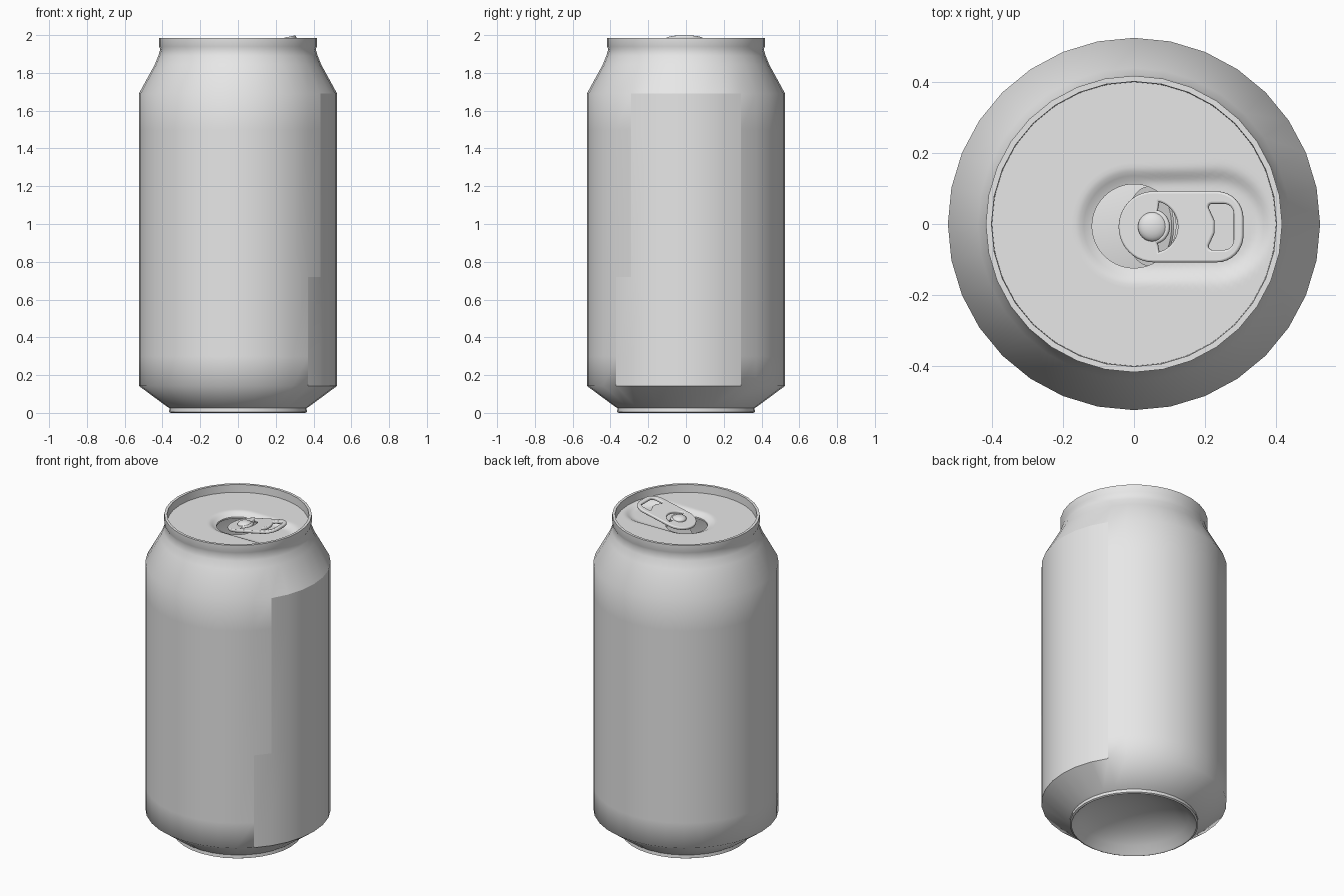
import bpy, bmesh
from math import sin, cos, pi, radians, hypot

cube = bpy.data.objects.get("Cube")
if cube:
    bpy.data.objects.remove(cube, do_unlink=True)

metal = bpy.data.materials.new("plain_aluminium")
metal.use_nodes = True
GREY = (0.8, 0.8, 0.8, 1)
metal.diffuse_color = GREY
metal.node_tree.nodes["Principled BSDF"].inputs["Base Color"].default_value = GREY


def finish(ob, angle=60):
    """Assign the material and smooth all but the hard edges."""
    ob.data.materials.clear()
    ob.data.materials.append(metal)
    bpy.ops.object.select_all(action='DESELECT')
    ob.select_set(True)
    bpy.context.view_layer.objects.active = ob
    bpy.ops.object.shade_smooth_by_angle(angle=radians(angle))
    return ob


def add_object(name, data):
    ob = bpy.data.objects.new(name, data)
    bpy.context.collection.objects.link(ob)
    return ob


def ring_mesh(name, rings, keep=lambda i, j: True):
    """Skin a list of closed rings of points."""
    bm = bmesh.new()
    vs = [[bm.verts.new(p) for p in ring] for ring in rings]
    n = len(rings[0])
    for j in range(len(vs) - 1):
        for i in range(n):
            if keep(i, j):
                k = (i + 1) % n
                bm.faces.new((vs[j][i], vs[j][k], vs[j + 1][k], vs[j + 1][i]))
    bmesh.ops.delete(bm, geom=[v for v in bm.verts if not v.link_faces], context='VERTS')
    bmesh.ops.remove_doubles(bm, verts=bm.verts, dist=1e-5)
    me = bpy.data.meshes.new(name)
    bm.to_mesh(me)
    bm.free()
    return finish(add_object(name, me))


def circle(r, z, n):
    return [(r * cos(2 * pi * i / n), r * sin(2 * pi * i / n), z) for i in range(n)]


def arc(cx, cy, r, a0, a1, n=8):
    return [(cx + r * cos(radians(a0 + (a1 - a0) * t / n)),
             cy + r * sin(radians(a0 + (a1 - a0) * t / n))) for t in range(n + 1)]


# Can body: domed base, foot, wall, shoulder, neck, lip and inner lip wall
SIDES = 32
LOW, STEP, HIGH = 0.143, 0.72, 1.69
profile = [(0, 0.13), (0.12, 0.12), (0.23, 0.09), (0.31, 0.045), (0.345, 0.008),
           (0.355, 0.0), (0.365, 0.005), (0.363, 0.025), (0.38, 0.036),
           (0.525, LOW), (0.525, 0.3), (0.525, STEP), (0.525, 1.5), (0.525, HIGH),
           (0.44, 1.845), (0.422, 1.89), (0.412, 1.925), (0.418, 1.94),
           (0.418, 1.985), (0.402, 1.985), (0.4, 1.92)]
rings = [circle(r, z, SIDES) for r, z in profile]


def in_panel(i, j):
    z0, z1 = profile[j][1], profile[j + 1][1]
    if z0 < LOW or z1 > HIGH or profile[j][0] < 0.5:
        return False
    side = (i + SIDES // 2) % SIDES - SIDES // 2
    return -3 <= side <= 2 or (side == -4 and z1 <= STEP)


ring_mesh("can_body", rings, lambda i, j: not in_panel(i, j))
ring_mesh("side_panel", rings, in_panel)

# Lid with a round mouth and a shallow hollow around the tab
LID_Z, MOUTH = 1.937, 0.118


def lid_height(x, y):
    d = hypot(x - min(max(x, 0.0), 0.23), y)
    t = min(max((0.165 - d) / 0.05, 0), 1)
    return LID_Z - 0.02 * t * t * (3 - 2 * t)


lid_rings = []
for k in range(25):
    r = 0.4 + (MOUTH - 0.4) * k / 24
    lid_rings.append([(x, y - 0.006 * k / 24, lid_height(x, y)) for x, y, _ in circle(r, 0, 96)])
lid_rings.append([(x, y, z - 0.01) for x, y, z in lid_rings[-1]])
ring_mesh("lid", lid_rings)

# Mouth flap pushed down into the can
flap = ring_mesh("mouth_flap", [circle(r, z, 48) for r, z in
                                ((0, -0.004), (0.112, -0.004), (0.112, 0.004), (0, 0.004))])
flap.rotation_euler = (0, radians(-55), 0)
flap.location = (0.045, -0.006, 1.815)

# Pull tab: rounded plate with a finger hole and a curved slot, drawn around the rivet
RIVET = (0.053, -0.008, 1.936)
outline = arc(0.002, 0, 0.094, 90, 270, 20) + arc(0.185, -0.024, 0.07, -90, 0) + arc(0.185, 0.024, 0.07, 0, 90)
finger_hole = (arc(0.206, 0.037, 0.034, 0, 90) + arc(0.171, 0.055, 0.016, 90, 200)
               + [(0.172, 0.015), (0.172, -0.015)]
               + arc(0.171, -0.055, 0.016, 160, 270) + arc(0.206, -0.037, 0.034, -90, 0))
slot = arc(0, 0, 0.079, -80, 80, 20) + arc(0, 0, 0.043, 80, -80, 16)
curve = bpy.data.curves.new("pull_tab", 'CURVE')
curve.dimensions = '2D'
curve.fill_mode = 'BOTH'
curve.extrude = 0.003
curve.bevel_depth = 0.006
curve.bevel_resolution = 2
for loop in (outline, finger_hole, slot):
    spline = curve.splines.new('POLY')
    spline.points.add(len(loop) - 1)
    for p, (x, y) in zip(spline.points, loop):
        p.co = (x, y, 0, 1)
    spline.use_cyclic_u = True
tab = add_object("pull_tab", curve)
tab.location = RIVET
tab.rotation_euler = (0, radians(-12), 0)
bpy.ops.object.select_all(action='DESELECT')
tab.select_set(True)
bpy.context.view_layer.objects.active = tab
bpy.ops.object.convert(target='MESH')
finish(bpy.context.view_layer.objects.active, 40)

# Rivet: low dome with a short stem
dome = [circle(0.03, -0.025, 24)]
dome += [circle(0.042 * cos(a * pi / 12), 0.006 + 0.02 * sin(a * pi / 12), 24) for a in range(7)]
ring_mesh("rivet", dome).location = RIVET
